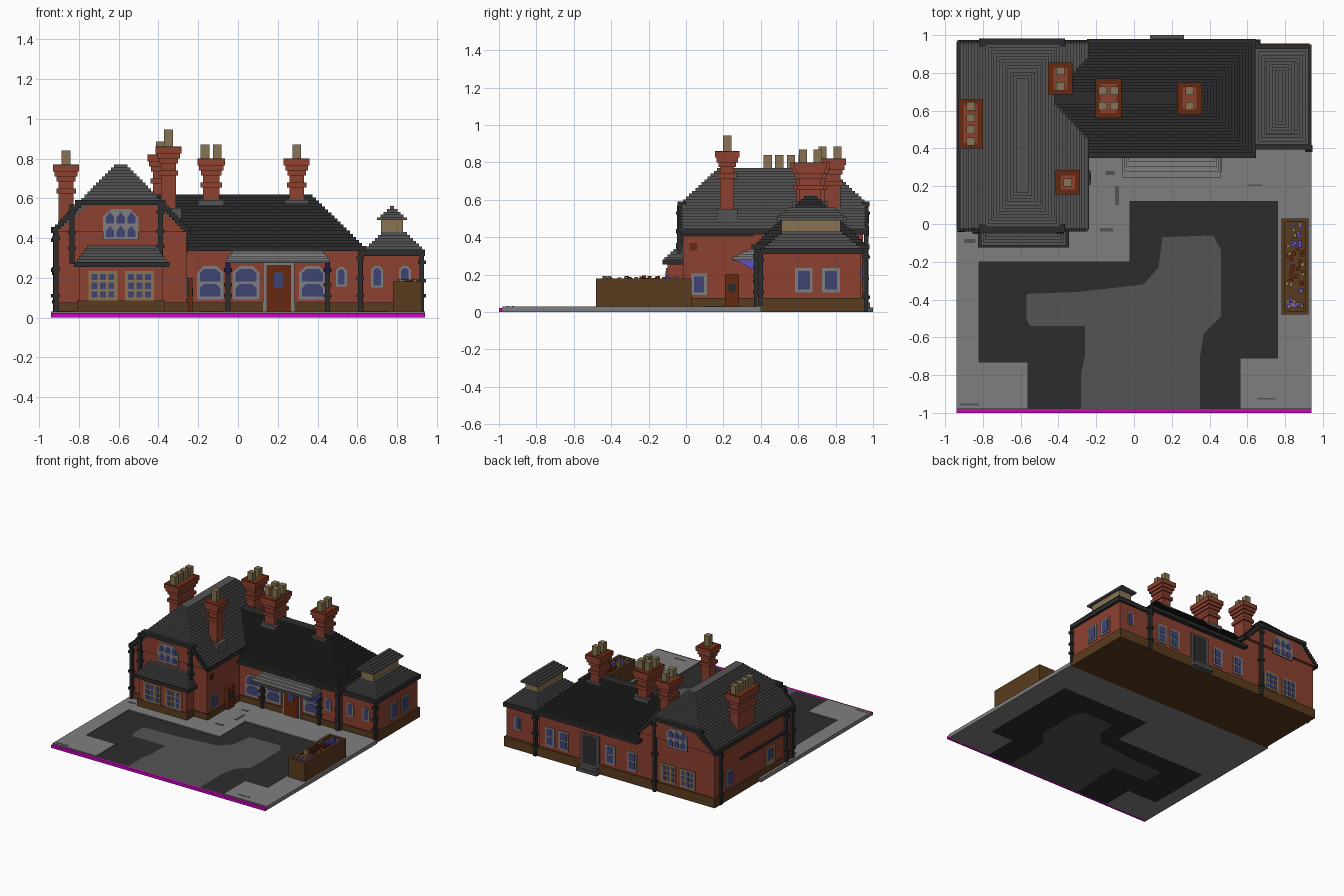
import bpy, bmesh, random

cube = bpy.data.objects.get("Cube")
if cube:
    bpy.data.objects.remove(cube, do_unlink=True)
random.seed(4)

# Materials, from 0-255 display values
def material(name, rgb):
    lin = [(c / 255 / 12.92 if c < 11 else ((c / 255 + 0.055) / 1.055) ** 2.4) for c in rgb] + [1]
    m = bpy.data.materials.new(name)
    m.use_nodes = True
    m.diffuse_color = lin
    m.node_tree.nodes["Principled BSDF"].inputs["Base Color"].default_value = lin
    return m

BRICK = material("brick red", (140, 65, 48))
RUST = material("rust brown", (102, 40, 15))
DARK = material("charcoal", (44, 44, 44))
GREY = material("slate grey", (84, 84, 84))
PALE = material("pale grey", (127, 127, 127))
BROWN = material("earth brown", (90, 59, 30))
TAN = material("clay tan", (136, 116, 82))
PINK = material("magenta", (200, 5, 188))
NAVY = material("glass navy", (62, 68, 116))
VIOLET = material("violet", (92, 80, 195))

def finish(name, bm, mat):
    bmesh.ops.recalc_face_normals(bm, faces=bm.faces)
    mesh = bpy.data.meshes.new(name)
    bm.to_mesh(mesh)
    bm.free()
    mesh.materials.append(mat)
    bpy.context.collection.objects.link(bpy.data.objects.new(name, mesh))

def add_box(bm, x0, x1, y0, y1, z0, z1):
    r = bmesh.ops.create_cube(bm, size=1)
    for v in r["verts"]:
        v.co = ((x0, x1)[v.co.x > 0], (y0, y1)[v.co.y > 0], (z0, z1)[v.co.z > 0])

def boxes(name, mat, *dims):
    bm = bmesh.new()
    for d in dims:
        add_box(bm, *d)
    finish(name, bm, mat)

def prism(name, mat, pts, offset):
    bm = bmesh.new()
    f = bm.faces.new([bm.verts.new(p) for p in pts])
    top = bmesh.ops.extrude_face_region(bm, geom=[f])["geom"]
    bmesh.ops.translate(bm, vec=offset, verts=[v for v in top if isinstance(v, bmesh.types.BMVert)])
    finish(name, bm, mat)

# Stepped slabs; inset gives left, right, front, back shrink at height fraction t
def stepped(name, mat, x0, x1, y0, y1, z0, z1, n, inset):
    bm = bmesh.new()
    h = (z1 - z0) / n
    for k in range(n):
        l, r, f, b = inset(k / max(n - 1, 1))
        add_box(bm, x0 + l, x1 - r, y0 + f, y1 - b, z0 + k * h, z0 + (k + 1) * h)
    finish(name, bm, mat)

# Flat plate on a wall: side F, B, R or L, wall position, centre, width, heights
def plate(name, mat, side, pos, u, w, z0, z1, d=0.008, cut=0.0):
    a, b = u - w / 2, u + w / 2
    pts = [(a, z0), (b, z0), (b, z1)] + [(a, z1)]
    if cut:
        pts = [(a, z0), (b, z0), (b, z1 - cut), (b - cut, z1), (a + cut, z1), (a, z1 - cut)]
    s = 1 if side in "BR" else -1
    if side in "FB":
        prism(name, mat, [(p, pos, z) for p, z in pts], (0, s * d, 0))
    else:
        prism(name, mat, [(pos, p, z) for p, z in pts], (s * d, 0, 0))

def window(side, pos, u, w, z0, z1, frame=PALE, cut=0.0, panes=(1, 1)):
    plate("window_frame", frame, side, pos, u, w, z0, z1, 0.007, cut)
    m = 0.018 if w > 0.08 else 0.013
    nx, nz = panes
    pw, ph = (w - m) / nx, (z1 - z0 - m) / nz
    for i in range(nx):
        for j in range(nz):
            c = u - w / 2 + m / 2 + pw * (i + 0.5)
            zb = z0 + m / 2 + ph * j
            plate("window_glass", NAVY, side, pos, c, pw - m * 0.7, zb + m * 0.35,
                  zb + ph - m * 0.35, 0.01, cut * 0.6)

# Ground: pavement, road, worn track, front edge strip
Y0 = -0.98
road = [(-.56, Y0), (-.56, -.73), (-.82, -.73), (-.82, -.2), (-.02, -.2), (-.02, .12),
        (.76, .12), (.76, -.71), (.56, -.71), (.56, Y0)]
track = [(-.28, Y0), (-.28, -.79), (-.26, -.7), (-.26, -.54), (-.55, -.54), (-.57, -.5), (-.57, -.37),
         (-.3, -.36), (.05, -.32), (.13, -.23), (.15, -.07), (.42, -.06), (.46, -.14), (.46, -.49),
         (.37, -.58), (.35, -.7), (.35, Y0)]
def ground(name, mat, pts, h):
    prism(name, mat, [(x, y, 0) for x, y in pts], (0, 0, h))
ground("pavement", PALE, [(-.94, Y0)] + road + [(.94, Y0), (.94, .4), (-.94, .4)], 0.03)
ground("road", DARK, road[:1] + road[1:] + track[::-1], 0.022)
ground("worn_track", GREY, track, 0.022)
boxes("front_edge_strip", PINK, (-.94, .94, -1, Y0, 0, .022))
boxes("paving_patches", GREY, *[(x, x + w, y, y + h, .03, .032) for x, y, w, h in
      [(-.1, .1, .02, .1), (-.18, -.04, .07, .02), (-.15, .26, .05, .02), (-.92, -.96, .1, .01),
       (-.9, -.1, .06, .02), (.65, -.93, .1, .01), (.6, .2, .08, .01)]])

# Walls and plinths
boxes("wing_wall", BRICK, (-.91, -.26, -.015, .945, .03, .46))
boxes("main_wall", BRICK, (-.3, .63, .39, .945, .03, .36))
boxes("side_room_wall", BRICK, (.6, .92, .41, .935, .03, .33))
boxes("building_base", BROWN, (-.92, .93, .4, .955, 0, .075))
boxes("plinths", BROWN, (-.92, -.25, -.025, .41, .03, .075), (-.27, .635, .38, .41, .03, .075))
boxes("bay_wall", BRICK, (-.8, -.38, -.1, 0, .03, .27))
boxes("bay_plinth", BROWN, (-.81, -.37, -.11, 0, .03, .085))
gable = lambda t: (.155 * t, .155 * t, 0, 0)
stepped("gable_wall", BRICK, -.905, -.265, -.03, .968, .43, .575, 10, gable)

# Roofs
def wing_inset(t):
    hip = max(0, (t - .45) / .55) * .19
    return (.31 * t, .31 * t, hip, hip)
stepped("wing_roof", GREY, -.935, -.245, -.025, .963, .435, .77, 22, wing_inset)
boxes("wing_gutters", DARK, (-.94, -.92, -.03, .965, .425, .455), (-.26, -.238, -.03, .965, .415, .445),
      (-.82, -.365, -.045, .0, .565, .592), (-.82, -.365, .94, .982, .565, .592))
# stepped gable edging, front and back
bm = bmesh.new()
for k in range(9):
    for s in (-1, 1):
        a = -.59 + s * (.345 - .0143 * k)
        b = a - s * .03
        for y in (-.04, .955):
            add_box(bm, min(a, b), max(a, b), y, y + .02, .43 + .0152 * k, .452 + .0152 * k)
finish("gable_edging", bm, DARK)
stepped("main_roof", DARK, -.27, .64, .36, .972, .345, .62, 18,
        lambda t: (-.18 * t, .264 * t, .27 * t, .27 * t))
boxes("main_gutter", DARK, (-.25, .645, .35, .98, .335, .36))
boxes("side_room_gutter", DARK, (.63, .94, .395, .95, .31, .342))
stepped("side_room_roof", GREY, .645, .925, .42, .93, .342, .43, 6,
        lambda t: (.075 * t, .075 * t, .09 * t, .09 * t))
boxes("lantern", TAN, (.72, .83, .51, .825, .42, .495))
stepped("lantern_roof", GREY, .7, .85, .48, .86, .49, .56, 5,
        lambda t: (.065 * t, .065 * t, .06 * t, .06 * t))
boxes("bay_gutter", DARK, (-.825, -.345, -.125, 0, .255, .28))
stepped("bay_roof", GREY, -.81, -.36, -.115, 0, .28, .365, 6,
        lambda t: (.05 * t, .05 * t, .08 * t, 0))
stepped("porch_canopy", PALE, -.06, .46, .25, .4, .285, .335, 4,
        lambda t: (.03 * t, .03 * t, .08 * t, 0))
boxes("canopy_edge", GREY, (-.06, .46, .245, .4, .275, .29))
for x in (-.05, .45):
    prism("canopy_bracket", VIOLET, [(x - .012, .27, .275), (x - .012, .39, .275), (x - .012, .39, .2),
                                     (x - .012, .35, .23)], (.024, 0, 0))

# Chimneys: centre, cap size, foot, cap top, pots across and along
def chimney(x, y, w, d, foot, top, pot_top, nx, ny):
    def ring(g, a, b):
        return (x - w / 2 + g, x + w / 2 - g, y - d / 2 + g, y + d / 2 - g, top - a, top - b)
    boxes("chimney_stack", BRICK, ring(.028, top - foot, 0), ring(.016, .145, .12), ring(.018, .085, .06),
          ring(.008, .06, .035), ring(0, .035, .004))
    boxes("chimney_top", RUST, ring(0, .004, 0))
    boxes("chimney_pots", TAN, *[(px - .022, px + .022, py - .022, py + .022, top, pot_top)
          for px in [x + (i - (nx - 1) / 2) * .062 for i in range(nx)]
          for py in [y + (j - (ny - 1) / 2) * (.062 if d > .25 else .08) for j in range(ny)]])
chimney(-.865, .53, .13, .26, .4, .77, .84, 1, 4)
chimney(-.35, .22, .13, .13, .45, .86, .945, 1, 1)
chimney(-.39, .77, .13, .17, .5, .82, .885, 1, 2)
chimney(-.135, .665, .14, .21, .5, .8, .87, 2, 2)
chimney(.295, .665, .13, .17, .5, .8, .87, 1, 2)
boxes("chimney_flashing", GREY, (-.2, -.07, .57, .76, .56, .59), (.235, .355, .59, .74, .56, .59),
      (-.4, -.285, .165, .275, .47, .55))

# Front windows and doors
for x in (-.68, -.495):
    window("F", -.1, x, .145, .085, .235, TAN, 0, (3, 3))
window("F", -.03, -.59, .18, .39, .545, PALE, .04, (3, 2))
for x in (-.14, .04, .375):
    window("F", .39, x, .135, .09, .26, PALE, .035, (1, 2))
window("F", .39, .52, .055, .155, .255, PALE, .018)
for x in (.7, .84):
    window("F", .41, x, .06, .15, .26, PALE, .02)
plate("front_door_frame", PALE, "F", .39, .205, .16, .03, .275, .012)
plate("front_door", RUST, "F", .39, .205, .125, .03, .265, .018)
plate("front_door_glass", NAVY, "F", .39, .205, .05, .15, .23, .021, .015)

# Right side windows, wing door and wall plaque
window("R", -.26, .07, .085, .09, .205)
plate("wing_door", RUST, "R", -.26, .245, .075, .03, .2, .03)
plate("wing_door_panel", DARK, "R", -.26, .245, .04, .11, .15, .033)
plate("wall_plaque", RUST, "R", -.26, .04, .04, .33, .37)
boxes("wing_string_course", DARK, (-.262, -.254, -.015, .36, .405, .42))
for y in (.63, .775):
    window("R", .92, y, .095, .105, .235)

# Left side windows and door
window("L", -.91, .76, .095, .1, .23)
plate("side_door", TAN, "L", -.91, .25, .12, .03, .22, .008)
plate("side_door_glass", NAVY, "L", -.91, .25, .07, .12, .2, .011)
plate("side_band", DARK, "L", -.91, .35, .55, .255, .275, .012)

# Back windows, doorway and steps
for x in (-.51, -.68):
    window("B", .945, x, .13, .09, .235, TAN, 0, (3, 3))
window("B", .968, -.6, .18, .39, .545, PALE, .04, (3, 2))
for x in (-.19, .0, .41, .53):
    window("B", .945, x, .085, .1, .25, PALE, 0, (1, 2))
window("B", .935, .82, .055, .15, .26, PALE, .02)
plate("back_door_frame", GREY, "B", .945, .175, .16, .03, .29, .011)
plate("back_doorway", DARK, "B", .945, .175, .12, .06, .275, .014)
boxes("back_steps", GREY, (.085, .265, .94, 1, 0, .025), (.1, .25, .94, .985, .025, .05))

# Drainpipes with collars: x, y, foot, top
for x, y, a, b in [(-.835, -.035, .27, .57), (-.39, -.035, .28, .57), (-.915, -.025, .03, .44),
                   (.615, .375, .03, .34), (-.05, .375, .03, .28), (.45, .375, .03, .28),
                   (-.4, .965, 0, .57), (.65, .96, 0, .34), (-.92, .06, .03, .43),
                   (-.915, .875, .0, .43), (.925, .4, .03, .32)]:
    boxes("drainpipe", DARK, (x - .012, x + .012, y - .012, y + .012, a, b),
          *[(x - .02, x + .02, y - .018, y + .018, z, z + .018) for z in (a + .07, (a + b) / 2, b - .05)])

# Planter with flowers
boxes("planter", BROWN, (.78, .8, -.48, .03, .03, .18), (.905, .925, -.48, .03, .03, .18),
      (.8, .905, -.48, -.46, .03, .18), (.8, .905, .01, .03, .03, .18), (.79, .91, -.47, .02, .03, .16))
flowers = {0: [], 1: [], 2: []}
for i in range(60):
    x, y = random.uniform(.802, .885), random.uniform(-.455, -.01)
    kind = random.choice((0, 0, 2)) if (y > -.14 or y < -.34) else random.choice((1, 1, 2))
    flowers[kind].append((x, x + .018, y, y + .02, .15, random.uniform(.17, .195)))
for kind, (name, mat) in enumerate([("violet_flowers", VIOLET), ("rust_flowers", RUST), ("tan_flowers", TAN)]):
    boxes(name, mat, *flowers[kind])
